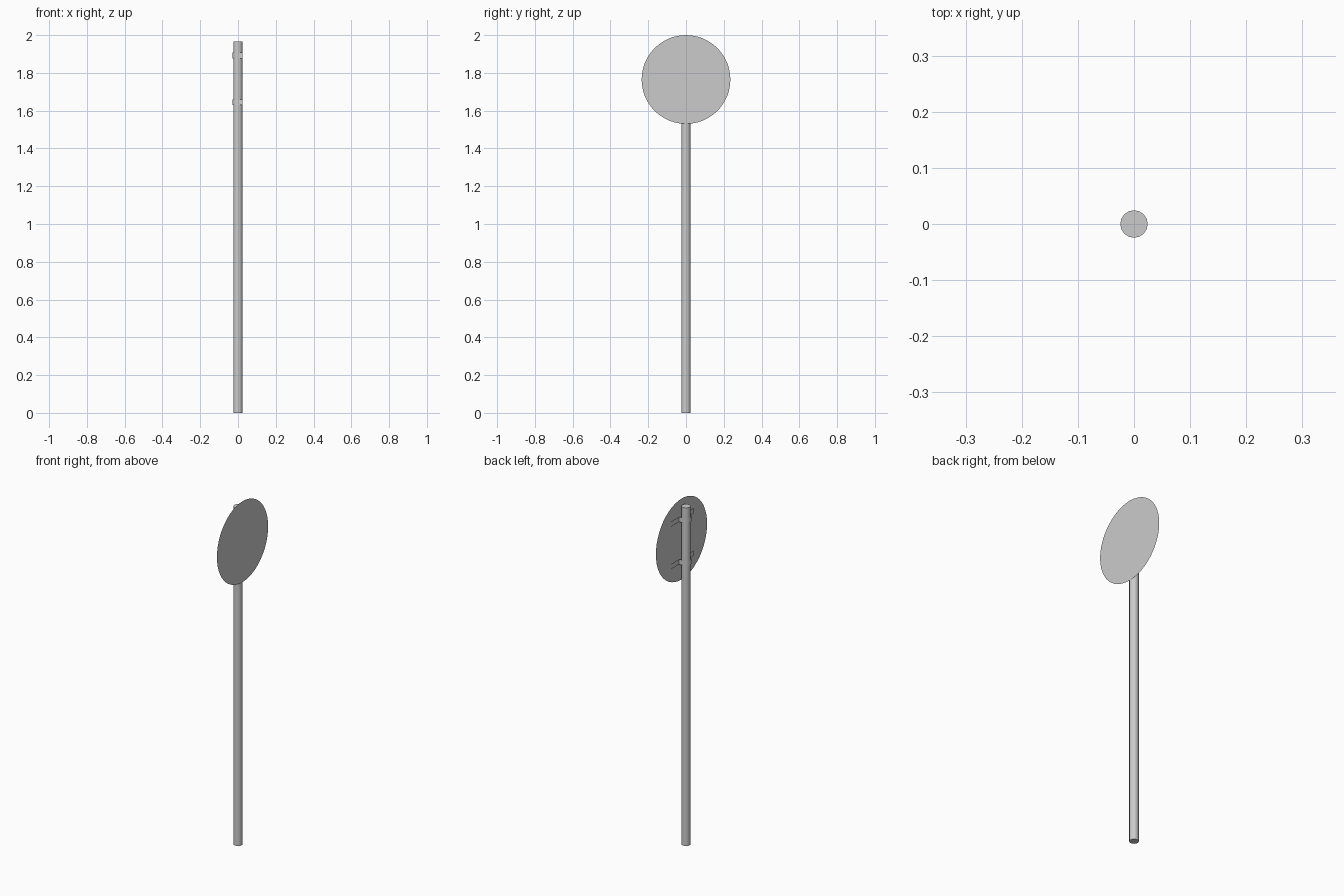
import bpy, math

if "Cube" in bpy.data.objects:
    bpy.data.objects.remove(bpy.data.objects["Cube"])

POLE_R, POLE_H = 0.0245, 1.965
DISC_R, DISC_X, DISC_Z = 0.235, 0.029, 1.765


def add_mesh(name, verts, faces):
    me = bpy.data.meshes.new(name)
    me.from_pydata(verts, [], faces)
    me.update()
    ob = bpy.data.objects.new(name, me)
    bpy.context.collection.objects.link(ob)
    return ob


def smooth(ob):
    bpy.ops.object.select_all(action='DESELECT')
    ob.select_set(True)
    bpy.context.view_layer.objects.active = ob
    bpy.ops.object.shade_smooth_by_angle(angle=math.radians(40))


# Round post with closed ends
bpy.ops.mesh.primitive_cylinder_add(vertices=16, radius=POLE_R, depth=POLE_H,
                                    location=(0, 0, POLE_H / 2))
post = bpy.context.object
post.name = "post"
smooth(post)

# Thin round sign plate facing +x
n = 48
rim = [(DISC_X, DISC_R * math.cos(2 * math.pi * i / n),
        DISC_Z + DISC_R * math.sin(2 * math.pi * i / n)) for i in range(n)]
add_mesh("sign_plate", rim, [range(n)])


# Sheet strap: wraps round the back of the post, with flat arms along the plate
def strap(name, z, height=0.03, r=0.029, arm=0.105, arm_x=0.024):
    arc = [(r * math.cos(a), r * math.sin(a))
           for a in (math.radians(90 + 22.5 * i) for i in range(9))]
    path = [(arm_x, arm), (arm_x, r)] + arc + [(arm_x, -r), (arm_x, -arm)]
    verts = [(x, y, z + s * height / 2) for x, y in path for s in (-1, 1)]
    faces = [(2 * i, 2 * i + 1, 2 * i + 3, 2 * i + 2) for i in range(len(path) - 1)]
    smooth(add_mesh(name, verts, faces))


strap("upper_strap", 1.892)
strap("lower_strap", 1.645)
